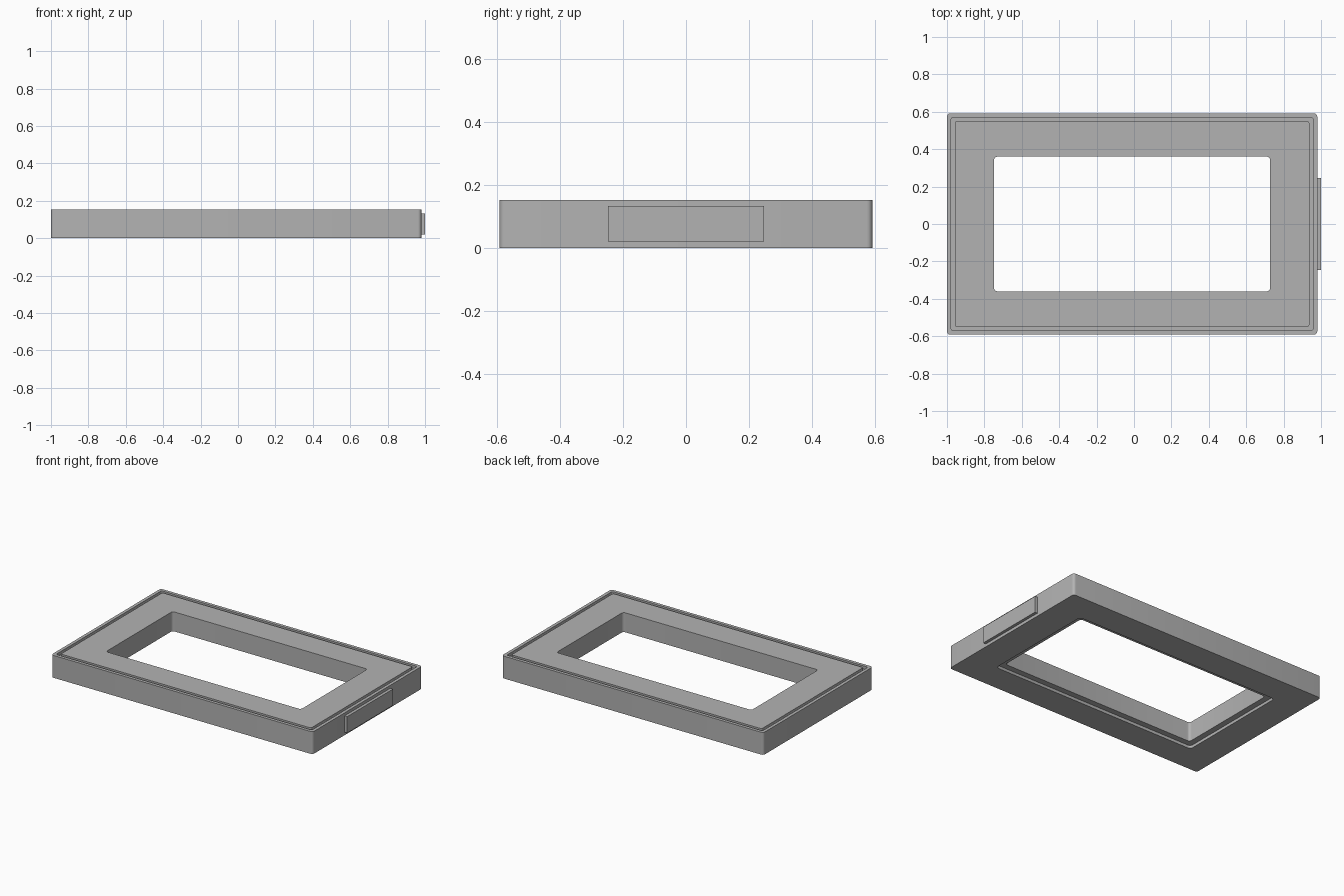
import bpy, bmesh
from math import cos, sin, pi

cube = bpy.data.objects.get("Cube")
if cube:
    bpy.data.objects.remove(cube, do_unlink=True)

# One plain grey for every part
grey = bpy.data.materials.new("plain grey")
grey.use_nodes = True
colour = (0.45, 0.45, 0.45, 1)
grey.diffuse_color = colour
grey.node_tree.nodes["Principled BSDF"].inputs["Base Color"].default_value = colour

CENTRE_X = -0.01
HEIGHT = 0.153
OUTER = (0.99, 0.592)
OPENING = (0.738, 0.36)


def rounded_loop(bm, half, grow, radius, z, steps=5):
    """Ring of vertices around a rounded rectangle, grown or shrunk evenly."""
    hx, hy = half[0] + grow, half[1] + grow
    ring = []
    for corner, (sx, sy) in enumerate([(1, 1), (-1, 1), (-1, -1), (1, -1)]):
        for i in range(steps + 1):
            a = (corner + i / steps) * pi / 2
            ring.append(bm.verts.new((CENTRE_X + sx * (hx - radius) + radius * cos(a),
                                      sy * (hy - radius) + radius * sin(a), z)))
    return ring


def finish(bm, name):
    bmesh.ops.recalc_face_normals(bm, faces=bm.faces)
    mesh = bpy.data.meshes.new(name)
    bm.to_mesh(mesh)
    bm.free()
    mesh.materials.append(grey)
    obj = bpy.data.objects.new(name, mesh)
    bpy.context.collection.objects.link(obj)
    bpy.ops.object.select_all(action='DESELECT')
    obj.select_set(True)
    bpy.context.view_layer.objects.active = obj
    bpy.ops.object.shade_smooth_by_angle(angle=pi / 6)
    return obj


# Frame: cross-section with a seal groove on top and a rebate under the opening
groove_z = HEIGHT - 0.02
rebate_z = 0.02
section = [
    (OUTER, 0, 0.018, 0),
    (OUTER, 0, 0.018, HEIGHT),
    (OUTER, -0.022, 0.012, HEIGHT),
    (OUTER, -0.022, 0.012, groove_z),
    (OUTER, -0.043, 0.01, groove_z),
    (OUTER, -0.043, 0.01, HEIGHT),
    (OPENING, 0, 0.018, HEIGHT),
    (OPENING, 0, 0.018, rebate_z),
    (OPENING, 0.04, 0.022, rebate_z),
    (OPENING, 0.04, 0.022, 0),
]
bm = bmesh.new()
rings = [rounded_loop(bm, *step) for step in section]
for k, ring in enumerate(rings):
    after = rings[(k + 1) % len(rings)]
    for i in range(len(ring)):
        j = (i + 1) % len(ring)
        bm.faces.new((ring[i], ring[j], after[j], after[i]))
finish(bm, "frame")

# Raised plate on the left end
bm = bmesh.new()
bmesh.ops.create_cube(bm, size=1)
bmesh.ops.scale(bm, vec=(0.03, 0.494, 0.112), verts=bm.verts)
bmesh.ops.translate(bm, vec=(0.985, 0, HEIGHT / 2), verts=bm.verts)
finish(bm, "end_plate")
